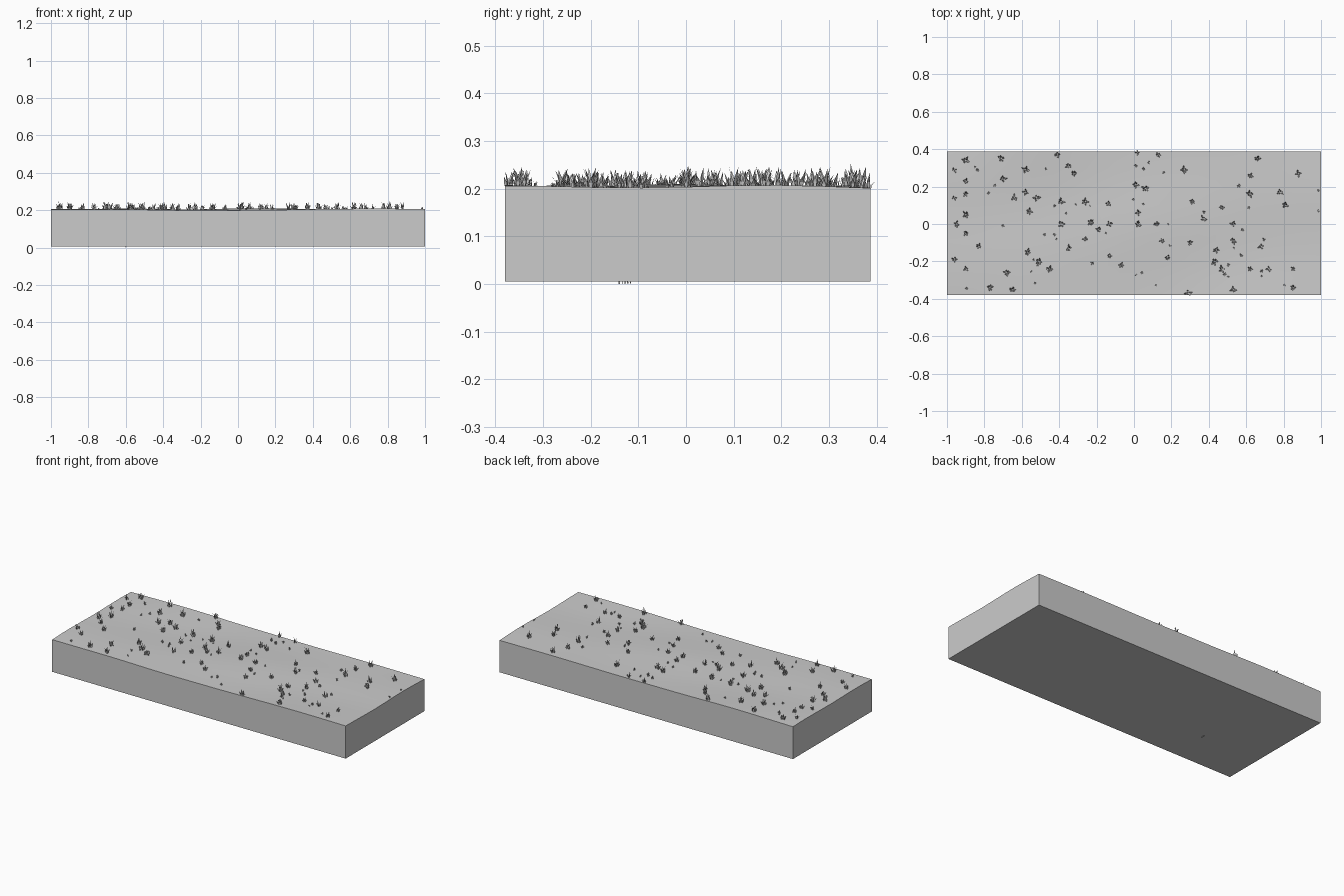
import bpy, bmesh, math, random
from mathutils import Vector

if "Cube" in bpy.data.objects:
    bpy.data.objects.remove(bpy.data.objects["Cube"])

random.seed(4)
Y0, Y1, ZB = -0.38, 0.387, 0.005


def height(x, y):
    return (0.204 + 0.003 * math.sin(5.5 * x + 1.2) * math.cos(6 * y)
            + 0.003 * math.sin(11 * y - 2.5 * x + 2.0) - 0.003 * math.exp(-((x + 0.3) / 0.2) ** 2))


def finish(bm, name):
    me = bpy.data.meshes.new(name)
    bm.to_mesh(me)
    bm.free()
    ob = bpy.data.objects.new(name, me)
    bpy.context.collection.objects.link(ob)
    return ob


# Ground slab: uneven grid top, straight sides, flat base
bm = bmesh.new()
NX, NY = 20, 8
grid = [[None] * (NY + 1) for _ in range(NX + 1)]
for i in range(NX + 1):
    for j in range(NY + 1):
        x, y = -1 + 2 * i / NX, Y0 + (Y1 - Y0) * j / NY
        grid[i][j] = bm.verts.new((x, y, height(x, y)))
for i in range(NX):
    for j in range(NY):
        bm.faces.new((grid[i][j], grid[i + 1][j], grid[i + 1][j + 1], grid[i][j + 1]))
rim = ([grid[i][0] for i in range(NX)] + [grid[NX][j] for j in range(NY)]
       + [grid[i][NY] for i in range(NX, 0, -1)] + [grid[0][j] for j in range(NY, 0, -1)])
low = [bm.verts.new((v.co.x, v.co.y, ZB)) for v in rim]
n = len(rim)
for k in range(n):
    m = (k + 1) % n
    bm.faces.new((rim[k], low[k], low[m], rim[m]))
bm.faces.new(low[::-1])
for f in bm.faces:
    f.smooth = abs(f.normal.z) > 0.8
bmesh.ops.recalc_face_normals(bm, faces=bm.faces[:])
slab = finish(bm, "ground_slab")
bpy.context.view_layer.objects.active = slab
slab.select_set(True)
bpy.ops.object.shade_smooth_by_angle(angle=math.radians(30))


# One pointed, outward-curving grass blade
def blade(bm, base, ang, length, lean, width):
    out = Vector((math.cos(ang), math.sin(ang), 0))
    side = Vector((-out.y, out.x, 0))
    rows = []
    for t, w in ((0, 0.5), (0.5, 1.0)):
        p = base + out * lean * t * t + Vector((0, 0, length * t))
        rows.append([bm.verts.new(p + side * width * w * s) for s in (-0.5, 0.5)])
    tip = bm.verts.new(base + out * lean + Vector((0, 0, length)))
    (a, b), (c, d) = rows
    bm.faces.new((a, b, d, c))
    bm.faces.new((c, d, tip))


def tuft(bm, x, y, size):
    z = height(x, y) - 0.002
    count = random.randint(7, 10)
    for k in range(count):
        ang = math.tau * k / count + random.uniform(-0.4, 0.4)
        inner = k % 2
        r = size * (0.10 if inner else 0.25)
        base = Vector((x + r * math.cos(ang), y + r * math.sin(ang), z))
        h = size * random.uniform(0.75, 1.1) * (1.0 if inner else 0.6)
        blade(bm, base, ang, h, size * random.uniform(0.1, 0.35), size * 0.22)


# Large tufts at read-off spots
spots = [(-.96, .29), (-.90, .34), (-.90, .23), (-.90, .16), (-.96, .14), (-.90, .05), (-.95, 0),
         (-.90, -.05), (-.96, -.19), (-.90, -.24), (-.83, -.12), (-.77, -.34), (-.71, .35),
         (-.70, .24), (-.64, .14), (-.58, .29), (-.58, .17), (-.56, .07), (-.52, .14),
         (-.68, -.26), (-.65, -.35), (-.57, -.15), (-.51, -.20), (-.45, -.24), (-.41, .37),
         (-.35, .31), (-.32, .27), (-.39, .12), (-.26, .12), (-.39, 0), (-.35, -.13),
         (-.26, -.08), (-.23, .01), (-.19, -.03), (-.14, .11), (-.13, 0), (-.13, -.17),
         (-.07, -.22), (.02, .38), (.13, .37), (.01, .21), (.06, .19), (.02, .06), (.12, 0),
         (.02, 0), (.15, -.09), (.18, -.18), (.30, -.10), (.27, .29), (.31, .12), (.29, -.37),
         (.37, .03), (.44, -.14), (.47, .09), (.43, -.20), (.47, -.24), (.53, 0), (.53, -.09),
         (.68, -.12), (.66, .35), (.88, .27), (.81, .10), (.78, .17), (.62, .16), (.62, .26),
         (.85, -.24), (.85, -.34), (.53, -.35), (.62, -.24), (.72, -.24)]
bm = bmesh.new()
for x, y in spots:
    tuft(bm, x, y, random.uniform(0.028, 0.043))
finish(bm, "large_grass_tufts")

# Small sprouts scattered between them
bm = bmesh.new()
for _ in range(45):
    tuft(bm, random.uniform(-0.9, 0.9), random.uniform(Y0 + 0.02, Y1 - 0.02), random.uniform(0.012, 0.022))
for y in (.18, .07):
    tuft(bm, .985, y, 0.014)
finish(bm, "small_grass_tufts")

# Tiny sunken sprout peeking through the base
bm = bmesh.new()
for k in range(5):
    blade(bm, Vector((-0.6, -0.14 + 0.006 * k, 0.0)), k * 1.3, 0.008, 0.003, 0.004)
finish(bm, "sunken_sprout")
